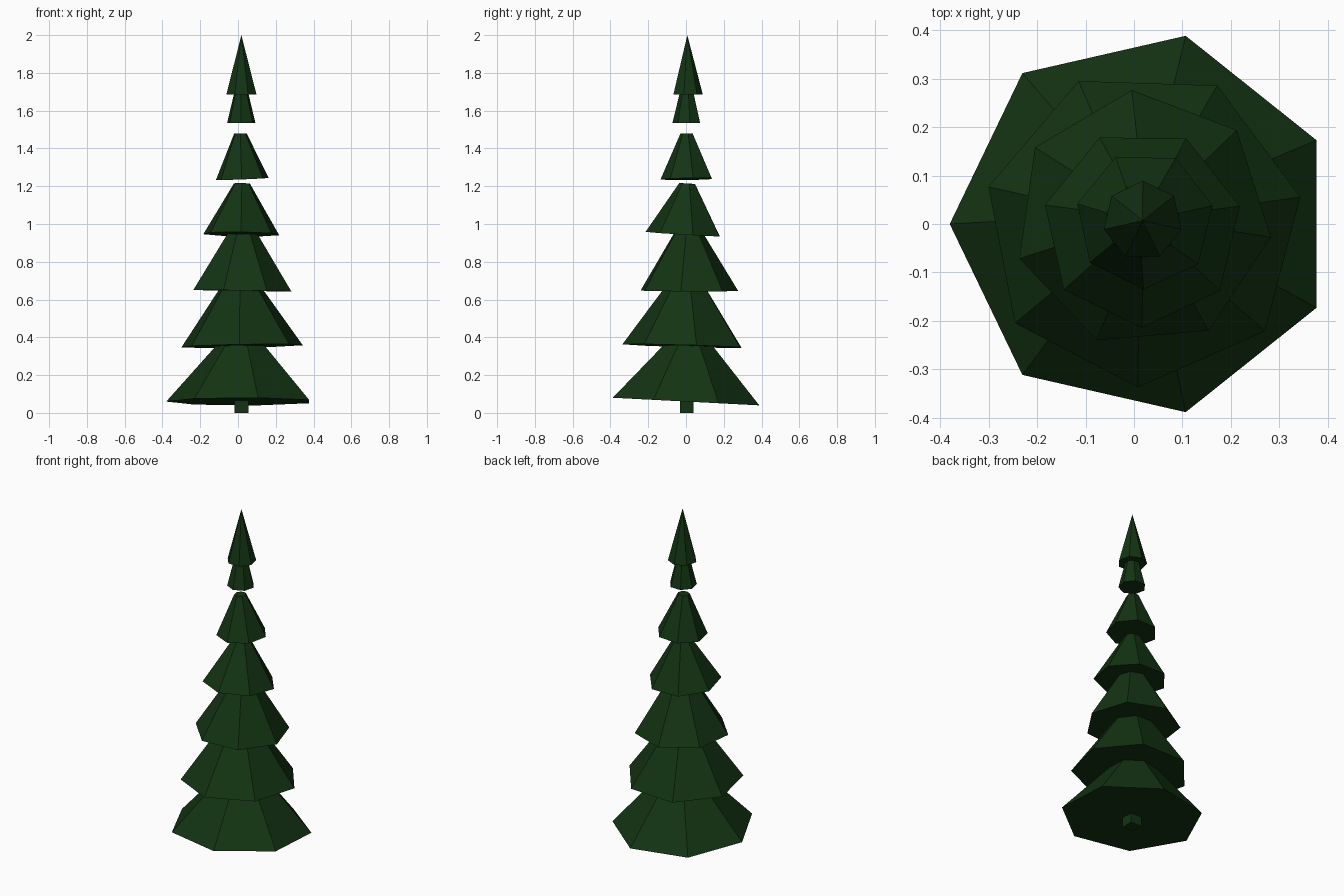
import bpy, bmesh, math

if "Cube" in bpy.data.objects:
    bpy.data.objects.remove(bpy.data.objects["Cube"])

green = bpy.data.materials.new("dark_pine_green")
green.diffuse_color = (0.0065, 0.034, 0.0065, 1)
green.use_nodes = True
green.node_tree.nodes["Principled BSDF"].inputs["Base Color"].default_value = green.diffuse_color


def finish(name, bm):
    bmesh.ops.recalc_face_normals(bm, faces=bm.faces[:])
    me = bpy.data.meshes.new(name)
    bm.to_mesh(me)
    bm.free()
    me.materials.append(green)
    bpy.context.collection.objects.link(bpy.data.objects.new(name, me))


def tier(name, cx, cy, z, h, r0, r1, angle, sx, sy):
    """Seven-sided capped cone, leaning so its base slopes by sx, sy."""
    bm = bmesh.new()

    def ring(r, x, y, zz):
        out = []
        for i in range(7):
            a = math.radians(angle) + i * math.tau / 7
            dx, dy = r * math.cos(a), r * math.sin(a)
            out.append(bm.verts.new((x + dx, y + dy, zz + sx * dx + sy * dy)))
        return out

    tx, ty = cx - h * sx, cy - h * sy
    base = ring(r0, cx, cy, z)
    bm.faces.new(base)
    if r1 > 0:
        top = ring(r1, tx, ty, z + h)
        bm.faces.new(top)
    else:
        top = [bm.verts.new((tx, ty, z + h))] * 7
    for i in range(7):
        j = (i + 1) % 7
        if r1 > 0:
            bm.faces.new((base[i], base[j], top[j], top[i]))
        else:
            bm.faces.new((base[i], base[j], top[0]))
    finish(name, bm)


# Branch tiers, bottom to top: cx, cy, z, height, base r, top r, angle, slopes
tiers = [
    (0.018, 0.000, 0.060, 0.300, 0.398, 0.130, 180.0, 0.000, -0.052),
    (0.019, -0.007, 0.354, 0.296, 0.330, 0.122, 11.0, 0.018, -0.028),
    (0.018, 0.010, 0.647, 0.300, 0.267, 0.082, -8.0, -0.015, -0.005),
    (0.017, -0.008, 0.946, 0.268, 0.206, 0.044, 12.5, -0.014, -0.060),
    (0.022, 0.008, 1.238, 0.241, 0.143, 0.034, 12.0, 0.040, 0.015),
    (0.017, 0.005, 1.534, 0.152, 0.077, 0.040, 12.0, 0.000, 0.000),
    (0.018, 0.007, 1.685, 0.315, 0.082, 0.000, -12.9, 0.000, 0.000),
]
for n, t in enumerate(tiers, 1):
    tier(f"branch_tier_{n}", *t)

# Square trunk stub
bm = bmesh.new()
bmesh.ops.create_cube(bm, size=1)
for v in bm.verts:
    v.co = (0.018 + v.co.x * 0.074, 0.004 + v.co.y * 0.074, (v.co.z + 0.5) * 0.08)
finish("trunk", bm)
